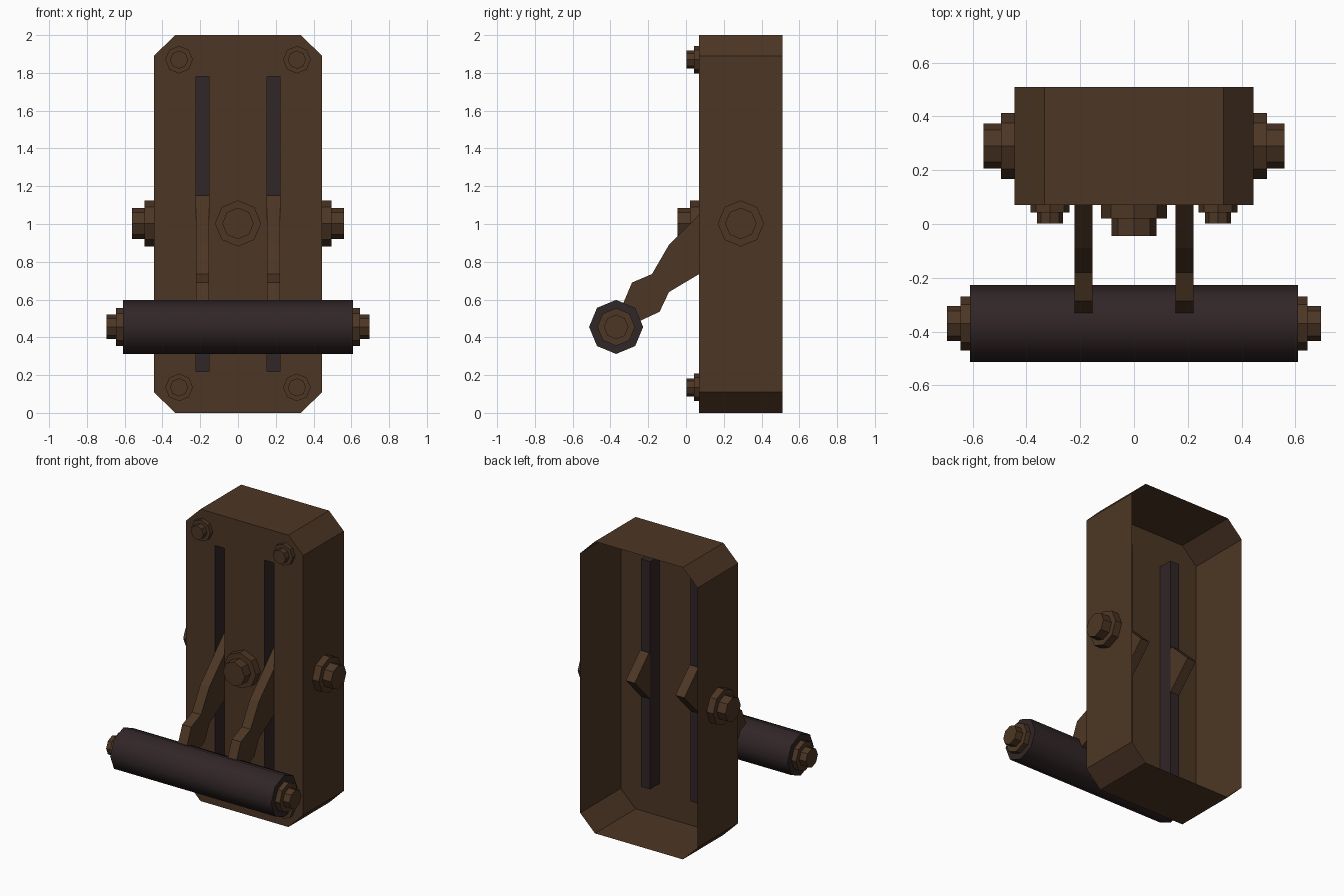
import bpy, bmesh, math
from mathutils import Vector, Matrix

if "Cube" in bpy.data.objects:
    bpy.data.objects.remove(bpy.data.objects["Cube"])


def material(name, rgb):
    m = bpy.data.materials.new(name)
    m.diffuse_color = (*rgb, 1)
    m.use_nodes = True
    m.node_tree.nodes["Principled BSDF"].inputs["Base Color"].default_value = m.diffuse_color
    return m


BROWN = material("aged brown", (0.073, 0.037, 0.018))
DARK = material("dark iron", (0.031, 0.019, 0.020))


def finish(name, bm, *mats):
    bmesh.ops.recalc_face_normals(bm, faces=bm.faces)
    me = bpy.data.meshes.new(name)
    bm.to_mesh(me)
    bm.free()
    for m in mats:
        me.materials.append(m)
    ob = bpy.data.objects.new(name, me)
    bpy.context.scene.collection.objects.link(ob)
    return ob


def add_prism(bm, start, axis, length, radius):
    """Eight-sided closed prism running from start along axis."""
    axis = Vector(axis)
    rot = axis.to_track_quat('Z', 'Y').to_matrix().to_4x4()
    mid = Vector(start) + axis * length / 2
    bmesh.ops.create_cone(bm, cap_ends=True, segments=8, radius1=radius,
                          radius2=radius, depth=length,
                          matrix=Matrix.Translation(mid) @ rot)


def bolt(name, base, axis, washer, head):
    """Washer and head, each given as (radius, height above base)."""
    bm = bmesh.new()
    add_prism(bm, base, axis, washer[1], washer[0])
    add_prism(bm, Vector(base) + Vector(axis) * washer[1], axis,
              head[1] - washer[1], head[0])
    finish(name, bm, BROWN)


# Housing: open-backed shell with chamfered corners and two closed slots
FRONT, BACK, SLOT_BACK = 0.07, 0.51, 0.17
bm = bmesh.new()


def loop(points, y):
    return [bm.verts.new((x, y, z)) for x, z in points]


def bridge(a, b, mat):
    for i in range(len(a)):
        j = (i + 1) % len(a)
        bm.faces.new((a[i], a[j], b[j], b[i])).material_index = mat


outline = [(-0.333, 0), (0.333, 0), (0.445, 0.11), (0.445, 1.89),
           (0.333, 2), (-0.333, 2), (-0.445, 1.89), (-0.445, 0.11)]
rims = [loop(outline, FRONT)]
bridge(rims[0], loop(outline, BACK), 0)
for s in (-1, 1):
    slot = [(s * 0.188 + dx, z) for dx, z in
            ((-0.035, 0.22), (0.035, 0.22), (0.035, 1.78), (-0.035, 1.78))]
    front, back = loop(slot, FRONT), loop(slot, SLOT_BACK)
    bridge(front, back, 1)
    bm.faces.new(back).material_index = 1
    rims.append(front)
edges = [bm.edges.get((r[i - 1], r[i])) for r in rims for i in range(len(r))]
bmesh.ops.triangle_fill(bm, edges=edges, use_beauty=True, normal=(0, -1, 0))
finish("housing", bm, BROWN, DARK)

# Lever arms: cranked side profile (y, z) given thickness in x
arm = [(-0.345, 0.55), (-0.286, 0.69), (-0.18, 0.735), (-0.09, 0.89),
       (0.18, 1.16), (0.335, 1.01), (0.07, 0.735), (-0.09, 0.64),
       (-0.14, 0.535), (-0.27, 0.475)]
for s, side in ((-1, "left"), (1, "right")):
    bm = bmesh.new()
    face = bm.faces.new([bm.verts.new((s * 0.188 - 0.034, y, z)) for y, z in arm])
    ext = bmesh.ops.extrude_face_region(bm, geom=[face], use_keep_orig=True)
    bmesh.ops.translate(bm, vec=(0.068, 0, 0),
                        verts=[v for v in ext["geom"] if isinstance(v, bmesh.types.BMVert)])
    finish(side + "_lever_arm", bm, BROWN)

# Handle bar: eight sides, shaded smooth around the barrel
bm = bmesh.new()
add_prism(bm, (-0.61, -0.37, 0.455), (1, 0, 0), 1.22, 0.143)
for f in bm.faces:
    f.smooth = len(f.verts) == 4
for e in bm.edges:
    e.smooth = all(f.smooth for f in e.link_faces)
finish("handle_bar", bm, DARK)

# Bolts on the handle ends, housing sides, front centre and front corners
for s, side in ((-1, "left"), (1, "right")):
    bolt(side + "_handle_bolt", (s * 0.61, -0.37, 0.455), (s, 0, 0),
         (0.1, 0.035), (0.065, 0.085))
    bolt(side + "_pivot_bolt", (s * 0.445, 0.29, 1.003), (s, 0, 0),
         (0.122, 0.05), (0.083, 0.115))
    for z, level in ((0.135, "lower"), (1.87, "upper")):
        bolt(f"{level}_{side}_corner_bolt", (s * 0.312, FRONT, z), (0, -1, 0),
             (0.073, 0.028), (0.048, 0.068))
bolt("centre_bolt", (0, FRONT, 1.003), (0, -1, 0), (0.122, 0.05), (0.083, 0.115))
